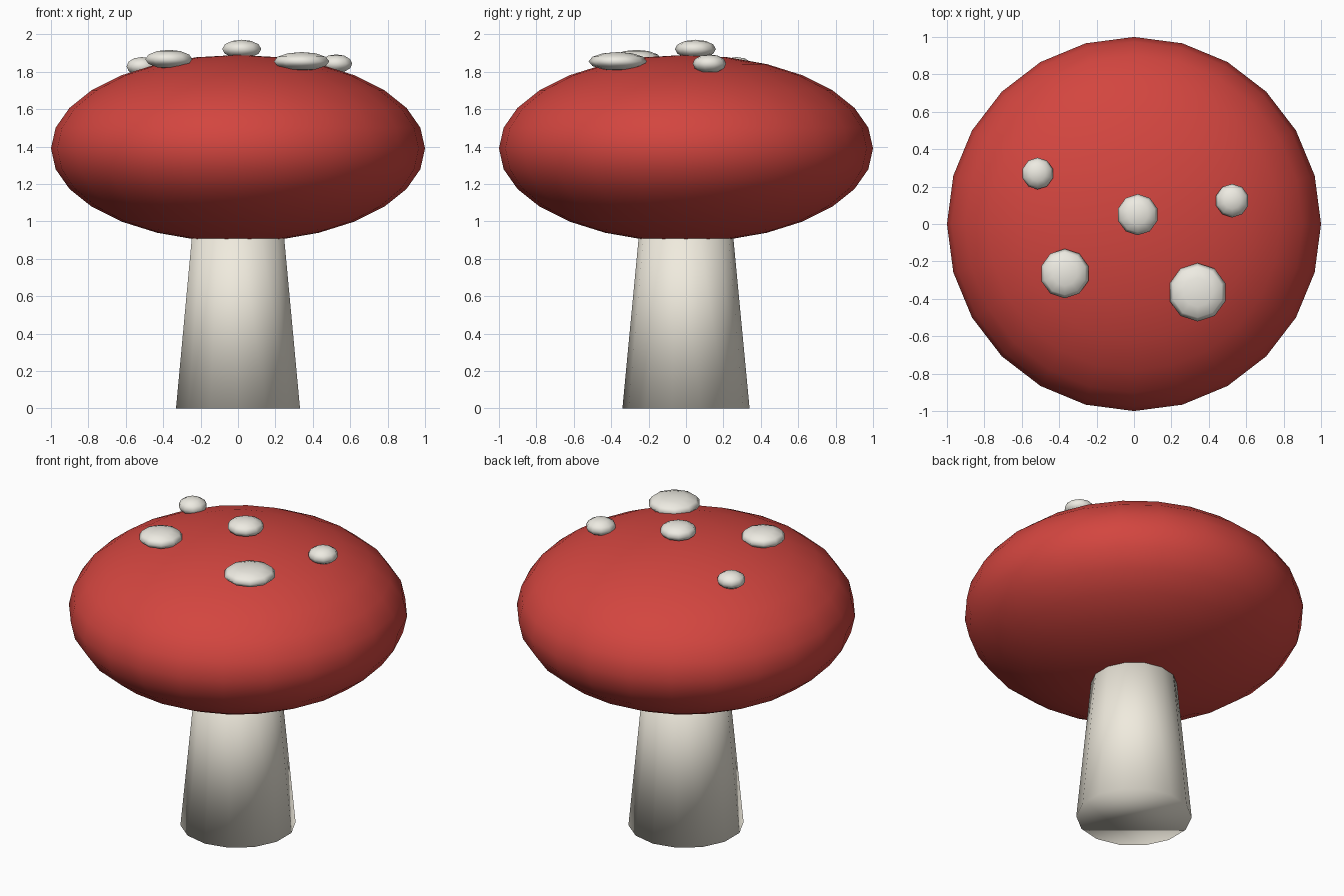
import bpy
import math

if "Cube" in bpy.data.objects:
    bpy.data.objects.remove(bpy.data.objects["Cube"])


def material(name, rgb):
    m = bpy.data.materials.new(name)
    m.diffuse_color = (*rgb, 1.0)
    m.use_nodes = True
    m.node_tree.nodes["Principled BSDF"].inputs["Base Color"].default_value = m.diffuse_color
    return m


def finish(name, mat):
    ob = bpy.context.object
    ob.name = name
    ob.data.materials.append(mat)
    bpy.ops.object.transform_apply(location=False, rotation=False, scale=True)
    bpy.ops.object.shade_smooth()
    return ob


def ellipsoid(name, loc, radius, half_height, segments, rings, mat):
    bpy.ops.mesh.primitive_uv_sphere_add(segments=segments, ring_count=rings,
                                         radius=1.0, location=loc)
    bpy.context.object.scale = (radius, radius, half_height)
    return finish(name, mat)


red = material("cap_red", (0.65, 0.06, 0.05))
cream = material("stem_cream", (0.87, 0.83, 0.73))
pale = material("spot_pale", (0.85, 0.83, 0.76))

CAP_Z, CAP_H = 1.39, 0.5

# Tapered stem, its top buried in the cap
STEM_H = 1.05
bpy.ops.mesh.primitive_cone_add(vertices=14, radius1=0.34, radius2=0.24,
                                depth=STEM_H, location=(0, 0, STEM_H / 2))
finish("stem", cream)

# Flattened round cap
ellipsoid("cap", (0, 0, CAP_Z), 1.0, CAP_H, 24, 14, red)

# Spots: x, y, radius, resting on the cap surface
spots = [(0.02, 0.05, 0.11), (-0.37, -0.265, 0.132), (-0.515, 0.27, 0.085),
         (0.525, 0.125, 0.09), (0.34, -0.365, 0.156)]
for i, (x, y, r) in enumerate(spots, 1):
    z = CAP_Z + CAP_H * math.sqrt(1 - x * x - y * y) + 0.032
    ellipsoid(f"spot_{i}", (x, y, z), r, 0.05, 10, 6, pale)
